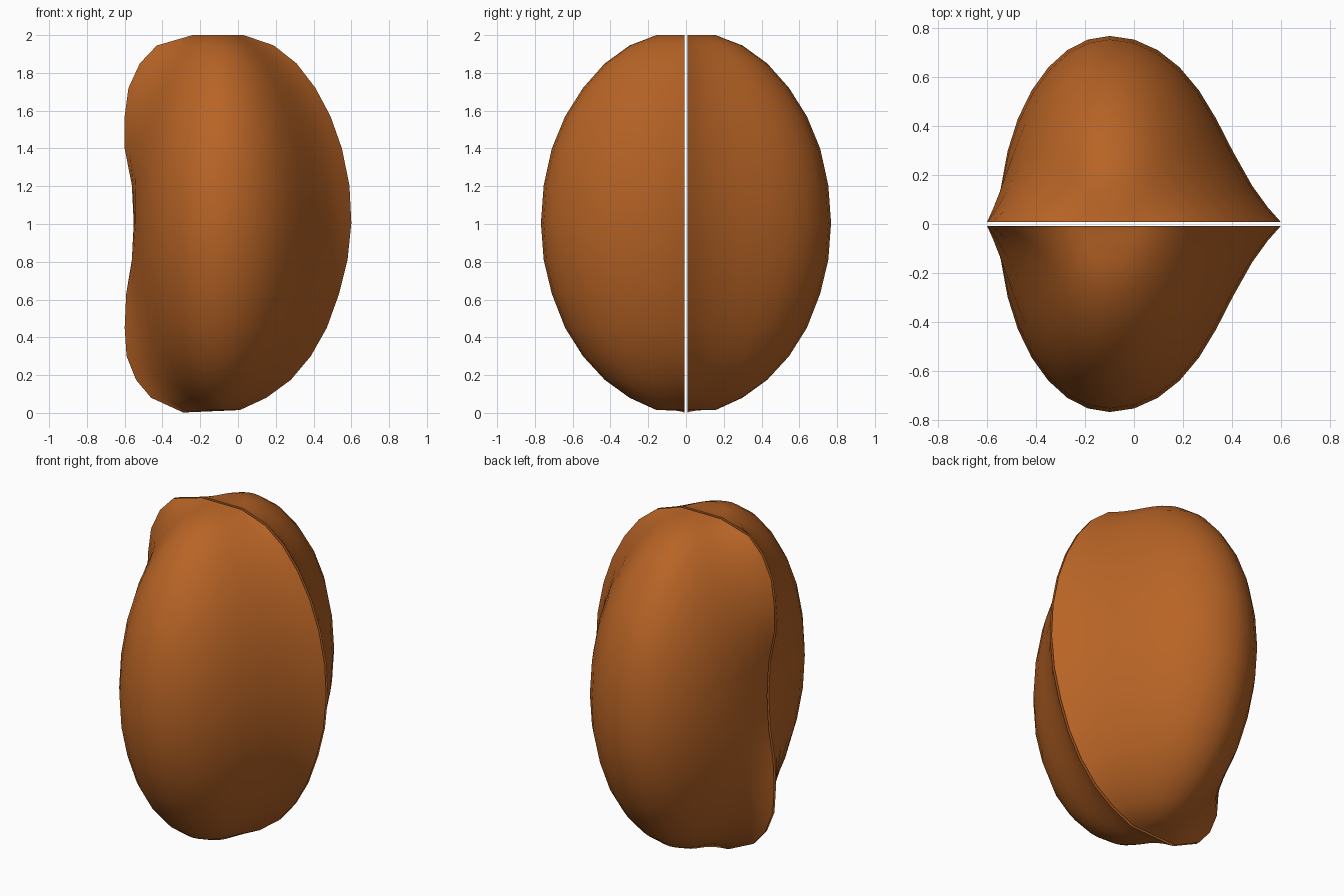
import bpy, bmesh, math

if "Cube" in bpy.data.objects:
    bpy.data.objects.remove(bpy.data.objects["Cube"])

mat = bpy.data.materials.new("roasted brown")
mat.diffuse_color = (0.48, 0.127, 0.019, 1)
mat.use_nodes = True
mat.node_tree.nodes["Principled BSDF"].inputs["Base Color"].default_value = mat.diffuse_color

# Rim outline at each height, bottom to top: height, left edge, right edge
RIM = [(0.015, -0.29, 0.01), (0.08, -0.46, 0.15), (0.175, -0.54, 0.28),
       (0.30, -0.59, 0.385), (0.45, -0.60, 0.47), (0.63, -0.592, 0.535),
       (0.81, -0.562, 0.58), (1.005, -0.552, 0.60), (1.205, -0.562, 0.59),
       (1.40, -0.60, 0.55), (1.57, -0.60, 0.49), (1.72, -0.58, 0.41),
       (1.85, -0.52, 0.31), (1.945, -0.43, 0.19), (2.0, -0.24, 0.03)]
ANGLES = [0, 4.5] + [11.25 * i for i in range(1, 16)] + [175.5, 180]
CENTRE = -0.1


def section(i, side):
    """One horizontal slice: a half ellipse flaring out to the thin rim."""
    z, left, right = RIM[i]
    r = math.cos(math.radians(11.25 * (i - 7)))
    pts = []
    for a in ANGLES:
        s, c = math.sin(math.radians(a)), -math.cos(math.radians(a))
        w = max(0, 1 - s) ** 4
        radius, rim = (0.45, left) if c < 0 else (0.515, right)
        body_edge = CENTRE + math.copysign(radius * r, c)
        x = CENTRE + radius * r * c + (rim - body_edge) * w
        dip = 0.013 * w if i == 0 and c < 0 else 0
        pts.append((x, side * (0.008 + 0.76 * s * r), z - dip))
    return pts


def bean_half(name, side):
    bm = bmesh.new()
    rows = [[bm.verts.new(p) for p in section(i, side)] for i in range(len(RIM))]
    for a, b in zip(rows, rows[1:]):
        for j in range(len(ANGLES) - 1):
            bm.faces.new((a[j], a[j + 1], b[j + 1], b[j]))
        bm.faces.new((a[-1], a[0], b[0], b[-1]))   # flat inner face
    bm.faces.new(rows[0])
    bm.faces.new(rows[-1])
    bmesh.ops.recalc_face_normals(bm, faces=bm.faces)
    me = bpy.data.meshes.new(name)
    bm.to_mesh(me)
    bm.free()
    me.materials.append(mat)
    ob = bpy.data.objects.new(name, me)
    bpy.context.collection.objects.link(ob)
    bpy.ops.object.select_all(action='DESELECT')
    ob.select_set(True)
    bpy.context.view_layer.objects.active = ob
    bpy.ops.object.shade_smooth_by_angle(angle=math.radians(50))


bean_half("front_bean_half", -1)
bean_half("back_bean_half", 1)
